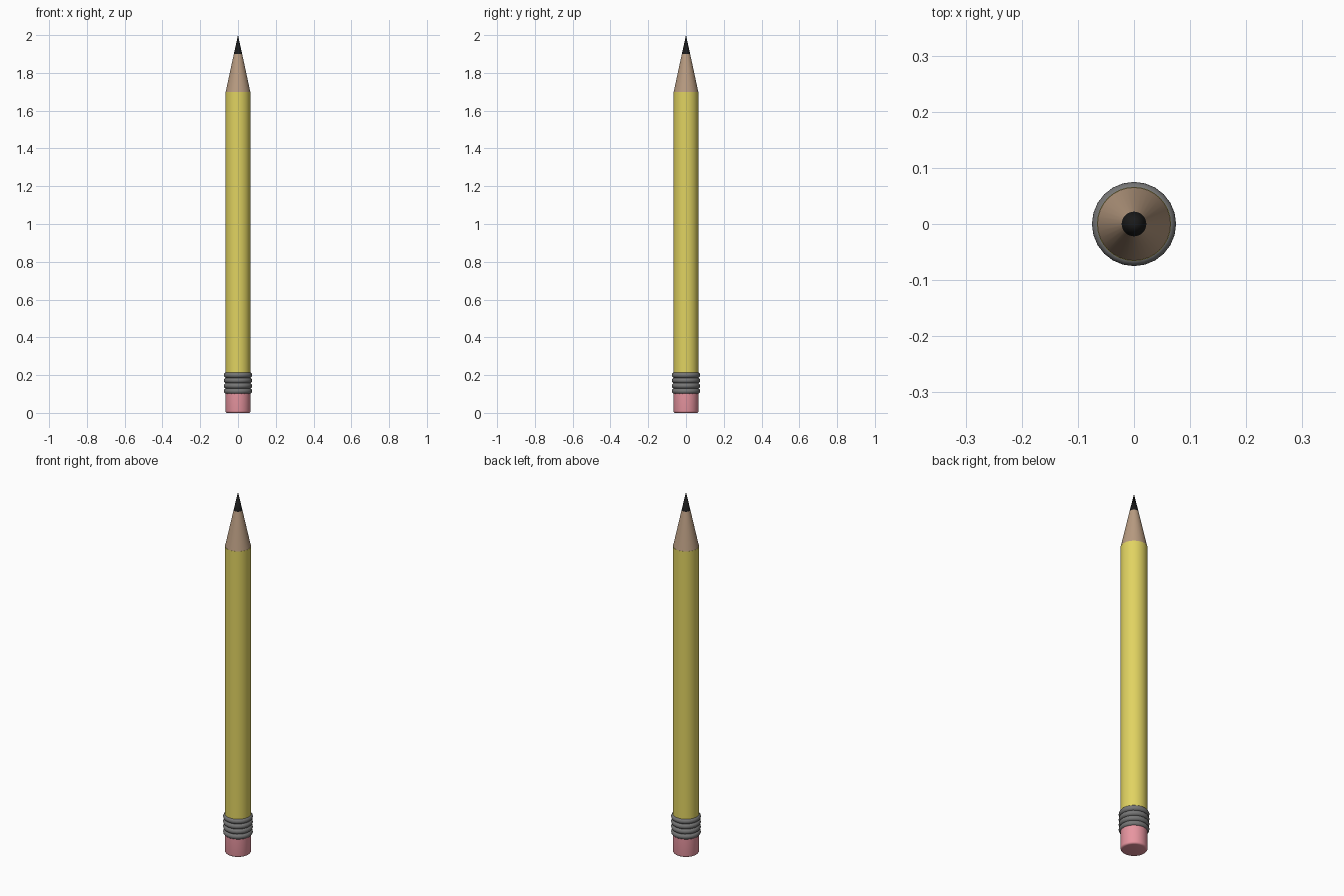
import bpy, bmesh
from math import sin, cos, pi, radians

if "Cube" in bpy.data.objects:
    bpy.data.objects.remove(bpy.data.objects["Cube"])


def lathe(name, profile, sides, color=None, angle=40):
    """Revolve (radius, z) points around z; radius 0 becomes a pole."""
    bm = bmesh.new()
    rings = []
    for r, z in profile:
        n = 1 if r == 0 else sides
        rings.append([bm.verts.new((r * sin(2 * pi * i / sides),
                                    r * cos(2 * pi * i / sides), z)) for i in range(n)])
    for a, b in zip(rings, rings[1:]):
        for i in range(sides):
            j = (i + 1) % sides
            if len(a) == 1:
                bm.faces.new((a[0], b[i], b[j]))
            elif len(b) == 1:
                bm.faces.new((a[i], a[j], b[0]))
            else:
                bm.faces.new((a[i], a[j], b[j], b[i]))
    for ring in (rings[0], rings[-1]):
        if len(ring) > 1:
            bm.faces.new(ring)
    bmesh.ops.recalc_face_normals(bm, faces=bm.faces)
    mesh = bpy.data.meshes.new(name)
    bm.to_mesh(mesh)
    bm.free()
    obj = bpy.data.objects.new(name, mesh)
    bpy.context.collection.objects.link(obj)
    if color:
        mat = bpy.data.materials.new(name + "_material")
        mat.diffuse_color = (*color, 1)
        mat.use_nodes = True
        mat.node_tree.nodes["Principled BSDF"].inputs["Base Color"].default_value = mat.diffuse_color
        mesh.materials.append(mat)
    bpy.ops.object.select_all(action='DESELECT')
    obj.select_set(True)
    bpy.context.view_layer.objects.active = obj
    bpy.ops.object.shade_smooth_by_angle(angle=radians(angle))
    return obj


R = 0.066

# Eraser with rounded end rims
b = 0.01
arc = [(R - b + b * sin(t * pi / 8), b - b * cos(t * pi / 8)) for t in range(5)]
lathe("eraser", arc + [(R, 0.11)], 32, (0.8, 0.3, 0.35))

# Ribbed metal ferrule: four bulging bands
pitch, minor, count = 0.0283, 0.015, 4
ribs = []
for k in range(count):
    zc = 0.115 + k * pitch
    for s in range(9):
        a = radians(-70 + 17.5 * s)
        ribs.append((0.06 + minor * cos(a), zc + minor * sin(a)))
lathe("ferrule", ribs, 24, (0.18, 0.18, 0.18), 60)

# Painted shaft
lathe("shaft", [(R, 0.2), (R, 1.7)], 32, (0.75, 0.65, 0.12))

# Sharpened wood and graphite point
lathe("sharpened_wood", [(0.065, 1.7), (0.022, 1.9)], 32, (0.48, 0.33, 0.22))
lathe("graphite_tip", [(0.022, 1.9), (0, 2.0)], 32, (0.01, 0.01, 0.01))
